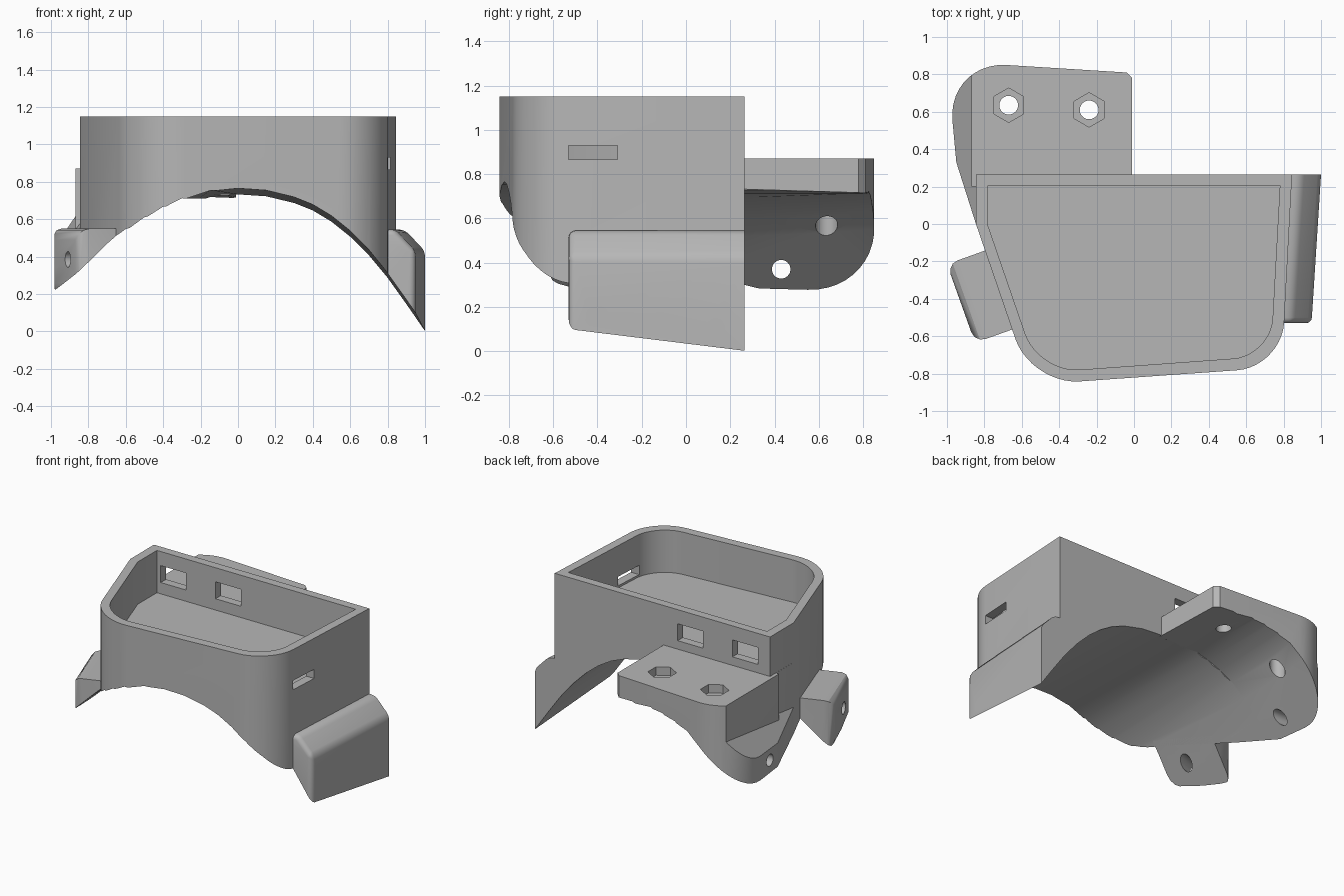
import bpy, bmesh, math
from mathutils import Vector, Matrix, geometry

old = bpy.data.objects.get("Cube")
if old:
    bpy.data.objects.remove(old, do_unlink=True)

grey = bpy.data.materials.new("plain_grey")
grey.use_nodes = True
COLOUR = (0.47, 0.47, 0.47, 1)
grey.diffuse_color = COLOUR
grey.node_tree.nodes["Principled BSDF"].inputs["Base Color"].default_value = COLOUR


def make(name, bm):
    bmesh.ops.recalc_face_normals(bm, faces=bm.faces[:])
    mesh = bpy.data.meshes.new(name)
    bm.to_mesh(mesh)
    bm.free()
    mesh.materials.append(grey)
    ob = bpy.data.objects.new(name, mesh)
    bpy.context.collection.objects.link(ob)
    return ob


def fillet(corners, steps=12):
    """Round each (x, y, tangent length) corner of an outline."""
    out, n = [], len(corners)
    for i, c in enumerate(corners):
        p = Vector((c[0], c[1], 0))
        if len(c) == 2:
            out.append(p)
            continue
        a = Vector((*corners[i - 1][:2], 0))
        b = Vector((*corners[(i + 1) % n][:2], 0))
        s = p + (a - p).normalized() * c[2]
        e = p + (b - p).normalized() * c[2]
        out += geometry.interpolate_bezier(s, s.lerp(p, 0.55), e.lerp(p, 0.55), e, steps)
    return out


def prism(points, low, high):
    """Upright prism from an outline; returns a bmesh."""
    bm = bmesh.new()
    rings = [[bm.verts.new((p[0], p[1], z)) for p in points] for z in (low, high)]
    for r in rings:
        bm.faces.new(r)
    for i in range(len(points)):
        bm.faces.new((rings[0][i - 1], rings[0][i], rings[1][i], rings[1][i - 1]))
    bmesh.ops.recalc_face_normals(bm, faces=bm.faces[:])
    return bm


def box(name, x, y, z):
    return make(name, prism([(x[0], y[0]), (x[1], y[0]), (x[1], y[1]), (x[0], y[1])], *z))


def rod(name, start, direction, length, radius, sides=32):
    bm = bmesh.new()
    d = Vector(direction).normalized()
    bmesh.ops.create_cone(bm, cap_ends=True, segments=sides, radius1=radius,
                          radius2=radius, depth=length)
    turn = d.to_track_quat('Z', 'Y').to_matrix().to_4x4()
    bm.transform(Matrix.Translation(Vector(start) + d * length / 2) @ turn)
    return make(name, bm)


def cut(part, cutters):
    bpy.context.view_layer.objects.active = part
    for c in cutters:
        m = part.modifiers.new("cut", 'BOOLEAN')
        m.operation, m.solver, m.object = 'DIFFERENCE', 'EXACT', c
        bpy.ops.object.modifier_apply(modifier=m.name)


# Arched underside: a profile running front to back that tilts slightly
ARCH = [(-1.1, .1), (-.96, .23), (-.845, .34), (-.7, .48), (-.6, .565), (-.5, .63),
        (-.4, .683), (-.3, .723), (-.15, .756), (0, .766), (.15, .756), (.3, .72),
        (.4, .68), (.5, .62), (.6, .54), (.7, .44), (.8, .32), (.9, .18), (1.1, -.11)]


def arch_height(x, z, y):
    f = min(1, max(0, (x + .6) / .5))
    return z + (1 - f) * .06 * (y + .4) - f * .03 * (y + .84)


bm = bmesh.new()
ends = []
for y in (-1.2, 1.2):
    ring = [bm.verts.new((x, y, arch_height(x, z, y))) for x, z in ARCH]
    ring += [bm.verts.new((s * 1.1, y, -.5)) for s in (1, -1)]
    bm.faces.new(ring)
    ends.append(ring)
for i in range(len(ends[0])):
    bm.faces.new((ends[0][i - 1], ends[0][i], ends[1][i], ends[1][i - 1]))
arch = make("arch_cutter", bm)

# Open-topped tray
tray = make("tray", prism(fillet([(.845, .265), (-.845, .265), (-.845, 0),
                                  (-.55, -.86, .26), (.79, -.765, .24)]), -.05, 1.15))
pocket = make("pocket_cutter", prism(fillet([(.78, .205), (-.78, .205), (-.78, -.01),
                                             (-.51, -.795, .22), (.73, -.705, .2)]), .85, 1.4))
windows = [box("window_cutter", (x, x + .2), (.15, .35), (.93, 1.05)) for x in (-.75, -.32)]
slot = box("slot_cutter", (.66, .95), (-.53, -.31), (.865, .93))

# Rear ledge with a sloping shelf on its outer side
ledge = make("rear_ledge", prism(fillet([(-.01, .25), (-.01, .78), (-.04, .81),
                                         (-1.0, .87, .32), (-.95, .33), (-.845, 0),
                                         (-.81, 0), (-.81, .25)]), -.05, .87))


def shelf_cutter(x1, y0, y1):
    ob = box("shelf_cutter", (-1.3, x1), (y0, y1), (0, 1.2))
    for v in ob.data.vertices:
        if v.co.z < .5:
            v.co.z = .585 + 1.35 * (v.co.x + .87) + .12 * (v.co.y - .55)
    return ob


shelves = [shelf_cutter(-.87, -.2, 1.2), shelf_cutter(-.846, -.2, .2)]
bolts = []
for x, y in ((-.67, .635), (-.24, .61)):
    bolts.append(rod("bolt_hole_cutter", (x, y, .1), (0, 0, 1), 1, .05))
    bolts.append(rod("nut_recess_cutter", (x, y, .81), (0, 0, 1), .2, .092, 6))
shelf_hole = rod("shelf_hole_cutter", (-1.1, .43, .37), (1, 0, 0), .35, .042)

# Left wing: a side profile run along y, then skewed inward at the front
bm = prism([(.75, -.1), (.75, .545), (.89, .545), (1.0, .43), (1.0, -.1)], 0, .795)
edges = [e for e in bm.edges
         if all(v.co.z < .01 and v.co.x < 2 for v in e.verts)
         or all(v.co.x > .8 and v.co.y > 0 for v in e.verts)
         and abs(e.verts[0].co.z - e.verts[1].co.z) > .1]
bmesh.ops.bevel(bm, geom=edges, offset=.03, segments=4, affect='EDGES', profile=.5)
for v in bm.verts:
    x, z, depth = v.co
    y = depth - .53
    v.co = (x - .064 * (.265 - y), y, z)
wing = make("left_wing", bm)
wing_holes = [rod("wing_hole_cutter", (.8, y, z), (1, 0, 0), .4, .042)
              for y, z in ((-.41, .155), (-.13, .13), (.13, .10))]

# Right mounting tab with softened outer edges
tab_out = Vector((-.94, -.336, 0))
bm = prism([(-1, -.215), (-.85, -.635), (-.62, -.553), (-.76, -.129)], .2, .55)
face = max(bm.faces, key=lambda f: f.normal.dot(tab_out))
bmesh.ops.bevel(bm, geom=face.edges[:], offset=.06, segments=3, affect='EDGES', profile=.5)
tab = make("right_tab", bm)
tab_holes = [rod("tab_hole_cutter", (x - .1, y - .036, .385), -tab_out, .4, .042)
             for x, y in ((-.97, -.30), (-.91, -.467))]

# Cut the parts, then remove the cutters
jobs = {tray: [arch, pocket, slot] + windows,
        ledge: [arch, shelf_hole] + shelves + bolts,
        wing: [arch] + wing_holes,
        tab: [arch] + tab_holes}
for part, cutters in jobs.items():
    cut(part, cutters)
for c in {c for cs in jobs.values() for c in cs}:
    bpy.data.objects.remove(c, do_unlink=True)

for part in jobs:
    bpy.ops.object.select_all(action='DESELECT')
    part.select_set(True)
    bpy.context.view_layer.objects.active = part
    bpy.ops.object.shade_smooth_by_angle(angle=math.radians(30))
